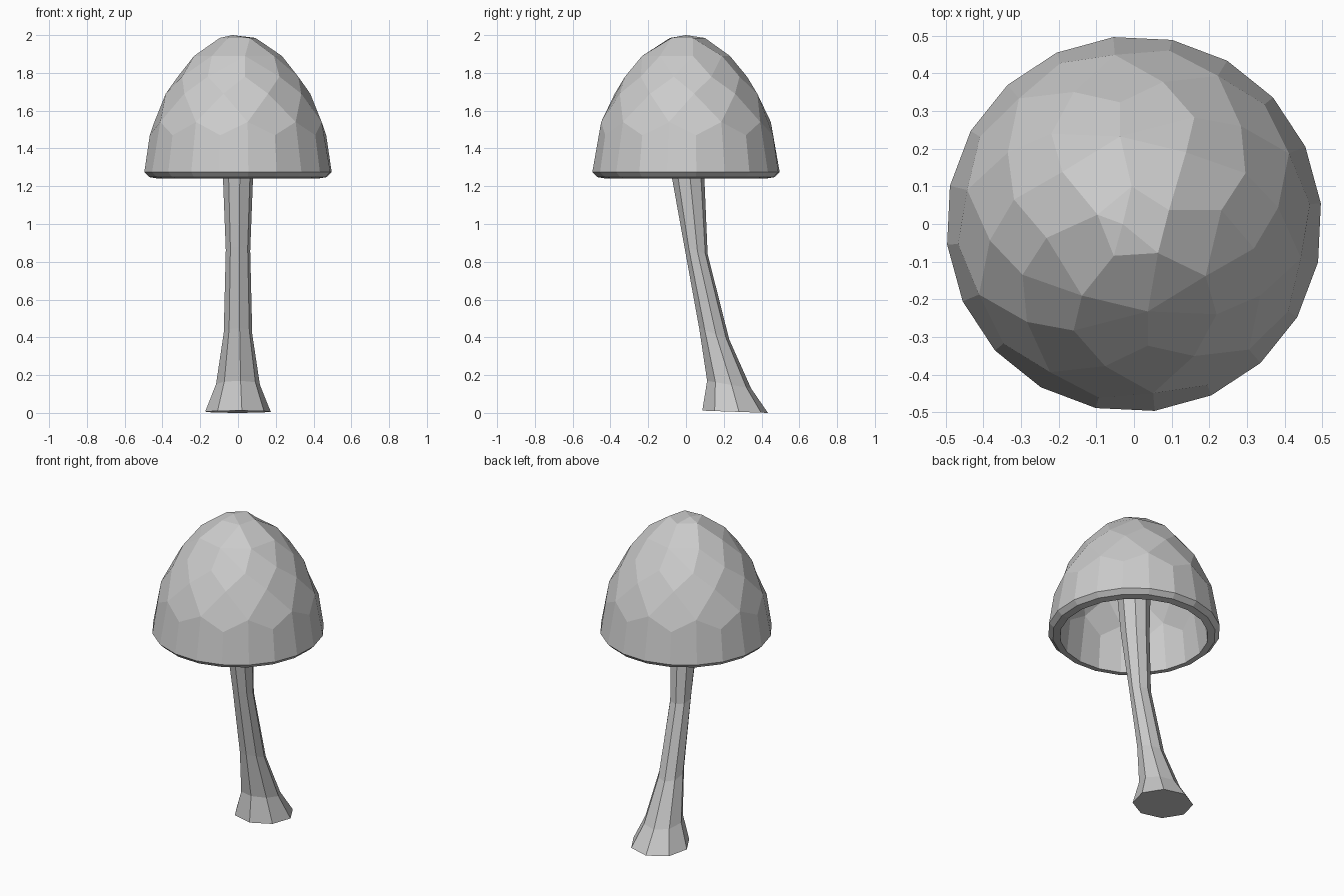
import bpy, bmesh
from math import sin, cos, tau

if "Cube" in bpy.data.objects:
    bpy.data.objects.remove(bpy.data.objects["Cube"])


def ring(bm, n, r, z, phase=0.0, cx=0.0, cy=0.0, tilt=0.0, wide=1.0):
    angles = [tau * (i + phase) / n for i in range(n)]
    return [bm.verts.new((cx + wide * r * cos(a), cy + r * sin(a),
                          z - tilt * sin(a))) for a in angles]


def finish(bm, name):
    bmesh.ops.recalc_face_normals(bm, faces=bm.faces[:])
    mesh = bpy.data.meshes.new(name)
    bm.to_mesh(mesh)
    bm.free()
    obj = bpy.data.objects.new(name, mesh)
    bpy.context.collection.objects.link(obj)
    return obj


def dome(bm, profile, apex):
    """Faceted dome through rings (sides, radius, z, phase); returns its open rim."""
    rings = [ring(bm, *p) for p in profile]
    rim = set(rings[0])
    verts = [v for r in rings for v in r] + [bm.verts.new(apex)]
    old = set(bm.faces)
    bmesh.ops.convex_hull(bm, input=verts)
    new = [f for f in bm.faces if f not in old]
    bottom = [f for f in new if all(v in rim for v in f.verts)]
    bmesh.ops.delete(bm, geom=bottom, context='FACES')
    new = [f for f in bm.faces if f not in old]
    bmesh.ops.join_triangles(bm, faces=new, angle_face_threshold=0.5,
                             angle_shape_threshold=0.9)
    return rings[0]


# Hollow cap: outer and inner domes joined by a thick rim, with staggered rows
bm = bmesh.new()
outer = dome(bm, [(20, 0.472, 1.248, 0.35), (20, 0.499, 1.275, 0.35),
                  (10, 0.470, 1.47, 0.18), (10, 0.452, 1.54, 0.68),
                  (10, 0.385, 1.69, 0.18), (10, 0.325, 1.78, 0.68),
                  (8, 0.235, 1.89, 0.2), (5, 0.10, 1.985, 0.3)],
             (-0.03, 0, 2.0))
inner = dome(bm, [(20, 0.43, 1.241, 0.35), (10, 0.408, 1.45, 0.18),
                  (10, 0.390, 1.53, 0.68), (10, 0.328, 1.665, 0.18),
                  (8, 0.19, 1.845, 0.2)],
             (0, 0, 1.93))
for i in range(20):
    j = (i + 1) % 20
    bm.faces.new((outer[i], outer[j], inner[j], inner[i]))
finish(bm, "mushroom_cap")

# Curved eight-sided stem, flared at the foot and slightly under the cap:
# (radius, z, y offset, tilt, x stretch)
sections = [(0.175, 0.006, 0.26, 0.006, 1.0), (0.117, 0.15, 0.228, 0.02, 1.0),
            (0.080, 0.42, 0.149, 0.03, 0.95), (0.062, 0.86, 0.053, 0.02, 1.05),
            (0.086, 1.24, 0.012, 0.0, 0.93), (0.115, 1.87, -0.02, 0.0, 1.0)]
bm = bmesh.new()
loops = [ring(bm, 8, r, z, 0.15, 0, y, t, w) for r, z, y, t, w in sections]
for a, b in zip(loops, loops[1:]):
    for i in range(8):
        j = (i + 1) % 8
        bm.faces.new((a[i], a[j], b[j], b[i]))
bm.faces.new(loops[0][::-1])
bm.faces.new(loops[-1])
finish(bm, "mushroom_stem")
